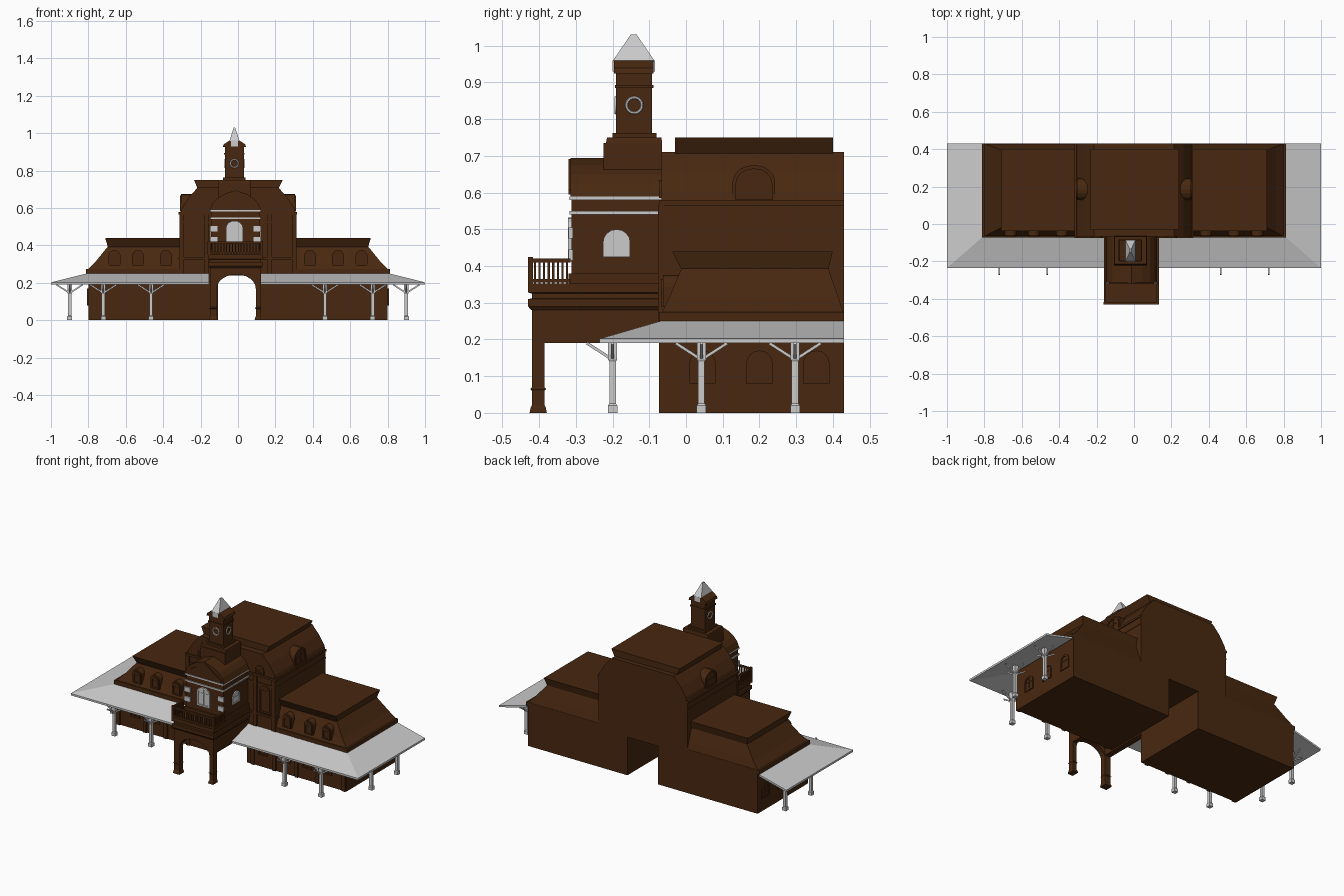
import bpy, bmesh, math
from mathutils import Matrix, Vector

if "Cube" in bpy.data.objects:
    bpy.data.objects.remove(bpy.data.objects["Cube"])

brown = bpy.data.materials.new("brown_brick")
brown.diffuse_color = (0.065, 0.021, 0.005, 1)
brown.use_nodes = True
brown.node_tree.nodes["Principled BSDF"].inputs["Base Color"].default_value = brown.diffuse_color


def make(name, verts, faces, mat=brown, m=None):
    bm = bmesh.new()
    vs = [bm.verts.new(m @ Vector(v) if m else v) for v in verts]
    for f in faces:
        bm.faces.new([vs[i] for i in f])
    bmesh.ops.recalc_face_normals(bm, faces=bm.faces)
    me = bpy.data.meshes.new(name)
    bm.to_mesh(me)
    bm.free()
    if mat:
        me.materials.append(mat)
    ob = bpy.data.objects.new(name, me)
    bpy.context.collection.objects.link(ob)
    return ob


def loft(name, rects, mat=brown):
    # stacked rectangles (x0, x1, y0, y1, z)
    v, f = [], []
    for x0, x1, y0, y1, z in rects:
        v += [(x0, y0, z), (x1, y0, z), (x1, y1, z), (x0, y1, z)]
    for k in range(len(rects) - 1):
        for i in range(4):
            j = (i + 1) % 4
            f.append((4*k + i, 4*k + j, 4*k + 4 + j, 4*k + 4 + i))
    n = len(v)
    return make(name, v, f + [(0, 1, 2, 3), (n-4, n-3, n-2, n-1)], mat)


def box(name, x0, x1, y0, y1, z0, z1, mat=brown):
    return loft(name, [(x0, x1, y0, y1, z0), (x0, x1, y0, y1, z1)], mat)


def prism(name, pts, d0, d1, mat=brown, m=None):
    # profile in x-z, extruded along y
    n = len(pts)
    v = [(x, d0, z) for x, z in pts] + [(x, d1, z) for x, z in pts]
    f = [tuple(range(n)), tuple(range(n, 2*n))]
    f += [(i, (i+1) % n, n + (i+1) % n, n + i) for i in range(n)]
    return make(name, v, f, mat, m)


def arch(w, h, rise, n=8, z0=0):
    pts = [(-w, z0), (w, z0)]
    return pts + [(w*math.cos(math.pi*i/n), h - rise + rise*math.sin(math.pi*i/n)) for i in range(n+1)]


def place(x, y, z, a=0):
    return Matrix.Translation((x, y, z)) @ Matrix.Rotation(math.radians(a), 4, 'Z')


def window(name, m, w, h, rise=None, mat=brown, depth=0.006, t=0.01):
    # arched frame ring, recessed pane and glazing bars
    rise = w if rise is None else rise
    o, i = arch(w, h, rise), arch(w - t, h - t, max(rise - t, .002), z0=t)
    n = len(o)
    v = [(x, d, z) for d in (-depth, 0.004) for p in (o, i) for x, z in p]
    f = []
    for k in range(n):
        j = (k + 1) % n
        f += [(k, j, n+j, n+k), (2*n+k, 2*n+j, 3*n+j, 3*n+k),
              (k, j, 2*n+j, 2*n+k), (n+k, n+j, 3*n+j, 3*n+k)]
    make(name + "_frame", v, f, mat, m)
    prism(name + "_pane", i, -0.002, 0.003, mat, m)
    prism(name + "_mullion", [(-.002, t), (.002, t), (.002, h-t), (-.002, h-t)], -0.004, 0.003, mat, m)
    c = h - rise
    prism(name + "_transom", [(t-w, c-.003), (w-t, c-.003), (w-t, c+.003), (t-w, c+.003)], -0.004, 0.003, mat, m)


def strut(name, a, b, r=.004):
    d = Vector(b) - Vector(a)
    m = Matrix.Translation(a) @ d.to_track_quat('Z', 'Y').to_matrix().to_4x4()
    make(name, [(x, y, z) for z in (0, d.length) for x, y in ((-r, -r), (r, -r), (r, r), (-r, r))],
         [(0, 1, 2, 3), (4, 5, 6, 7), (0, 1, 5, 4), (1, 2, 6, 5), (2, 3, 7, 6), (3, 0, 4, 7)], None, m)


def post(x, y, dirs):
    loft("canopy_post", [(x-r, x+r, y-r, y+r, z) for r, z in
                         ((.013, 0), (.013, .02), (.009, .025), (.009, .14), (.012, .145), (.012, .2))], None)
    for dx, dy in dirs:
        strut("post_bracket", (x, y, .145), (x + dx*.07, y + dy*.07, .19))


# wings, mirrored left and right
for s in (-1, 1):
    box("wing_wall", s*.107, s*.80, -.065, .43, 0, .255)
    box("wing_cornice", s*.3, s*.812, -.073, .43, .25, .275)
    loft("wing_mansard", [(s*.28, s*.805, -.068, .43, .27), (s*.28, s*.76, -.045, .415, .315),
                          (s*.28, s*.695, -.012, .387, .395)])
    loft("wing_roof_cap", [(s*.28, s*.695, -.012, .387, .39), (s*.28, s*.71, -.038, .40, .44)])
    for x in (.385, .535, .66):
        m = place(s*x, -.062, .29)
        prism("wing_dormer", arch(.032, .085, .032), 0, .07, brown, m)
        window("dormer_window", m, .026, .075)
    for x in (.22, .38, .53, .67):
        window("ground_window", place(s*x, -.066, .075), .032, .10, .015)
    for x in (.15, .30, .455, .60, .785):
        box("wing_pilaster", s*x - .012, s*x + .012, -.073, -.06, 0, .25)
    for y in (.045, .20, .355):
        window("end_window", place(s*.80, y, .08, 90*s), .036, .09)
    # canopy: front and end slopes with a hip
    inner = .12 if s > 0 else .155
    top = [(inner, -.07, .25), (.81, -.07, .25), (.81, .43, .25), (1, .43, .202), (1, -.235, .202), (inner, -.235, .202)]
    v = [(s*x, y, z) for x, y, z in top] + [(s*x, y, z - .012) for x, y, z in top]
    make("canopy_roof", v, [(0, 1, 4, 5), (1, 2, 3, 4), (6, 7, 10, 11), (7, 8, 9, 10)]
         + [(i, (i+1) % 6, 6 + (i+1) % 6, 6 + i) for i in range(6)], None)
    for x in (.465, .72):
        post(s*x, -.2, [(1, 0), (-1, 0), (0, -1)])
    for y in (.042, .297):
        post(s*.90, y, [(1, 0), (-1, 0), (0, 1), (0, -1)])

# central block over the passage
half = [(.31, .24), (.31, .565), (.30, .60), (.265, .655), (.215, .71)]
prism("central_block", half + [(-x, z) for x, z in reversed(half)], -.067, .43)
loft("central_roof_cap", [(-.215, .215, -.03, .40, .70), (-.235, .24, -.03, .40, .75)])
box("central_cornice", -.318, .315, -.074, .43, .565, .578)
box("central_frieze", -.314, .312, -.071, .43, .52, .528)
box("central_string_course", -.318, .315, -.076, .0, .325, .338)
for s in (-1, 1):
    m = place(s*.305, .185, .58, 90*s)
    prism("side_dormer", arch(.058, .095, .045), 0, .09, brown, m)
    window("side_dormer_window", m, .05, .086, .04)
    for x in (.17, .30):
        box("central_pilaster", s*x - .012, s*x + .012, -.076, -.06, .25, .565)
    window("central_tall_window", place(s*.235, -.068, .345), .036, .17, .03)
    window("central_upper_lunette", place(s*.2, -.068, .585), .03, .05)

# entrance porch, centred slightly left
L, R, C = -.15, .122, -.014
n = 12
curve = [(-.009 - .104*math.cos(math.pi*i/n), .17 + .075*math.sin(math.pi*i/n)) for i in range(n+1)]
prism("porch_arch", [(L, .17)] + curve + [(R, .17), (R, .29), (L, .29)], -.42, -.385)
for x0, x1 in ((L, -.113), (.095, R)):
    loft("porch_pillar", [(x0 - e, x1 + e/2, -.42 - e, -.385 + e, z) for e, z in
                          ((.006, 0), (.003, .015), (0, .02), (0, .06), (.004, .065), (0, .07), (0, .18))])
    box("porch_side_wall", x0, x1, -.39, -.06, .19, .29)
box("porch_ceiling", L, R, -.42, -.06, .25, .31)
loft("porch_cornice", [(C-a, C+a, y, -.07, z) for a, y, z in
     ((.138, -.422, .28), (.146, -.43, .29), (.146, -.43, .31), (.138, -.42, .312), (.138, -.42, .325), (.147, -.43, .328), (.147, -.43, .352))])

# balcony railing
for x0, x1, y0, y1 in ((-.161, .133, -.43, -.418), (-.161, -.149, -.43, -.315), (.121, .133, -.43, -.315)):
    box("balcony_top_rail", x0, x1, y0, y1, .41, .42)
    box("balcony_bottom_rail", x0, x1, y0, y1, .355, .365)
for i in range(19):
    x = -.155 + i*.0157
    box("baluster", x-.003, x+.003, -.427, -.421, .35, .415)
for x in (-.155, .127):
    for i in range(1, 9):
        y = -.424 + i*.0125
        box("baluster", x-.003, x+.003, y-.003, y+.003, .35, .415)
    box("balcony_corner_post", x-.007, x+.007, -.431, -.417, .35, .424)

# oriel room above the porch
box("oriel_wall", -.145, .117, -.312, -.06, .345, .59)
box("oriel_plinth", -.152, .124, -.32, -.06, .345, .38)
for z in (.541, .580):
    box("oriel_band", -.151, .123, -.318, -.065, z, z + .009, None)
for x0, x1 in ((-.151, -.11), (.082, .123)):
    for z in (.415, .475):
        box("oriel_quoin", x0, x1, -.32, -.308, z, z + .03, None)
hw = [(.137, .589), (.122, .625), (.10, .65), (.06, .675), (0, .694)]
prism("oriel_roof", [(C+x, z) for x, z in hw] + [(C-x, z) for x, z in reversed(hw[:-1])], -.314, -.06)
for s in (-1, 1):
    prism("oriel_pediment_moulding", [(C, .68), (C, .692), (C + s*.12, .607), (C + s*.12, .595)], -.32, -.30)
window("oriel_front_window", place(-.019, -.313, .412), .046, .12, .04, None, .008)
window("oriel_right_window", place(.117, -.189, .425, 90), .037, .075, .035, None)
window("oriel_left_window", place(-.145, -.189, .425, -90), .037, .075, .035, None)

# clock tower
T = -.019
box("tower_base", T-.085, T+.085, -.225, -.065, .59, .735)
loft("tower_base_cap", [(T-.088, T+.088, -.218, -.065, .735), (T-.085, T+.085, -.215, -.067, .75)])
box("tower_shaft", T-.05, T+.05, -.19, -.092, .745, .93)
box("tower_foot", T-.06, T+.06, -.2, -.08, .745, .762)
box("tower_moulding", T-.055, T+.055, -.194, -.089, .885, .893)
prism("tower_top", [(T-.063, .925), (T+.063, .925), (T+.058, .94), (T+.028, .96), (T-.028, .96), (T-.058, .94)], -.196, -.088)
loft("spire", [(T-.027, T+.027, -.2, -.085, .958), (T-.004, T+.004, -.151, -.134, 1.03)], None)
for y in (-.199, -.089):
    box("spire_skirt", T-.018, T+.018, y-.001, y+.004, .93, .96, None)
for x, y, rot in ((T, -.191, (math.pi/2, 0, 0)), (T+.05, -.141, (0, math.pi/2, 0)), (T-.05, -.141, (0, math.pi/2, 0))):
    bpy.ops.mesh.primitive_torus_add(major_radius=.021, minor_radius=.004, major_segments=24,
                                     minor_segments=6, location=(x, y, .838), rotation=rot)
    bpy.context.object.name = "clock_ring"
